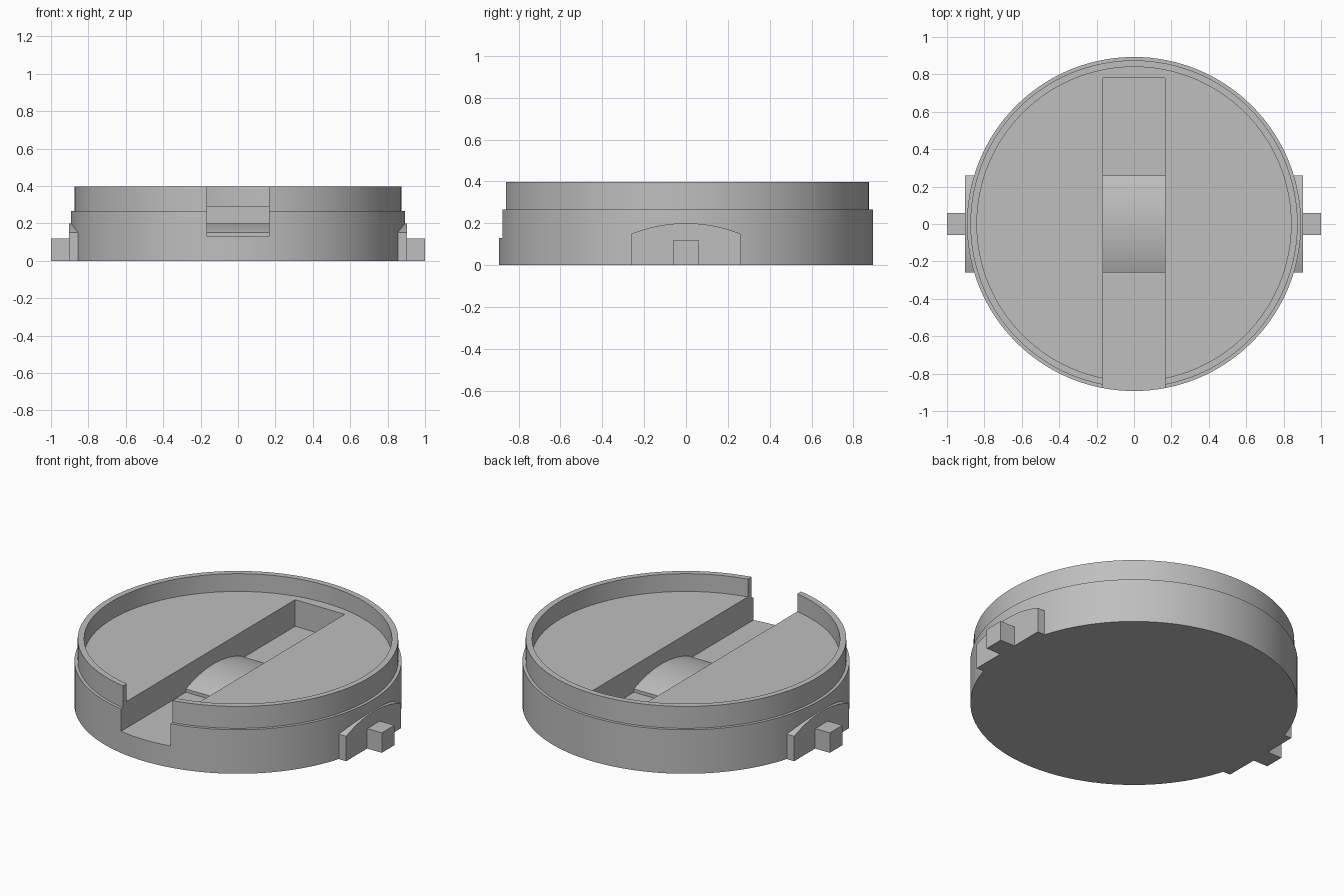
import bpy, bmesh, math
from mathutils import Matrix, Vector

cube = bpy.data.objects.get("Cube")
if cube:
    bpy.data.objects.remove(cube, do_unlink=True)

grey = bpy.data.materials.new("plain grey")
grey.use_nodes = True
colour = (0.52, 0.52, 0.52, 1)
grey.diffuse_color = colour
grey.node_tree.nodes["Principled BSDF"].inputs["Base Color"].default_value = colour

SEGMENTS = 128
SLOT = 0.165     # half width of the slot
FLOOR = 0.13     # slot floor height


def add_object(name, bm):
    bmesh.ops.recalc_face_normals(bm, faces=bm.faces)
    mesh = bpy.data.meshes.new(name)
    bm.to_mesh(mesh)
    bm.free()
    mesh.materials.append(grey)
    obj = bpy.data.objects.new(name, mesh)
    bpy.context.collection.objects.link(obj)
    return obj


def box(name, low, high):
    low, high = Vector(low), Vector(high)
    bm = bmesh.new()
    bmesh.ops.create_cube(bm, size=1, matrix=Matrix.Translation((low + high) / 2)
                          @ Matrix.Diagonal((*(high - low), 1)))
    return add_object(name, bm)


def lathe(name, profile):
    """Turn an (r, z) profile around z; its ends become flat caps."""
    bm = bmesh.new()
    rings = []
    for r, z in profile:
        angles = [math.tau * i / SEGMENTS for i in range(SEGMENTS)]
        rings.append([bm.verts.new((r * math.cos(a), r * math.sin(a), z)) for a in angles])
    for a, b in zip(rings, rings[1:]):
        for i in range(SEGMENTS):
            j = (i + 1) % SEGMENTS
            bm.faces.new((a[i], a[j], b[j], b[i]))
    bm.faces.new(rings[0])
    bm.faces.new(rings[-1])
    return add_object(name, bm)


def arched_block(name, x0, x1, base):
    """Block along x whose top is a shallow arc over y."""
    half, top, sag, steps = 0.26, 0.2, 0.05, 32
    radius = (half ** 2 + sag ** 2) / (2 * sag)
    ys = [-half + 2 * half * i / steps for i in range(steps + 1)]
    outline = [(y, top - radius + math.sqrt(radius ** 2 - y ** 2)) for y in ys]
    outline += [(half, base), (-half, base)]
    bm = bmesh.new()
    face = bm.faces.new([bm.verts.new((x0, y, z)) for y, z in outline])
    new = bmesh.ops.extrude_face_region(bm, geom=[face])["geom"]
    bmesh.ops.translate(bm, vec=(x1 - x0, 0, 0),
                        verts=[v for v in new if isinstance(v, bmesh.types.BMVert)])
    return add_object(name, bm)


def smooth(obj):
    bpy.ops.object.select_all(action="DESELECT")
    obj.select_set(True)
    bpy.context.view_layer.objects.active = obj
    bpy.ops.object.shade_smooth_by_angle(angle=math.radians(30))


# Round body with stepped side and raised rim
body = lathe("round_body", [(0.893, 0), (0.893, 0.265), (0.875, 0.265),
                            (0.875, 0.397), (0.84, 0.397), (0.84, 0.29)])

# Slot open at the front and closed at the back
cutter = box("slot_cutter", (-SLOT, -1.1, FLOOR), (SLOT, 0.78, 0.6))
cut = body.modifiers.new("slot", "BOOLEAN")
cut.operation = "DIFFERENCE"
cut.solver = "EXACT"
cut.object = cutter
bpy.context.view_layer.objects.active = body
bpy.ops.object.modifier_apply(modifier=cut.name)
bpy.data.objects.remove(cutter, do_unlink=True)
smooth(body)

# Curved hump in the slot
smooth(arched_block("slot_hump", -SLOT - 0.02, SLOT + 0.02, FLOOR - 0.03))

# Arched side tabs with square pins
for side, s in (("left", 1), ("right", -1)):
    smooth(arched_block(side + "_tab", s * 0.84, s * 0.903, 0))
    x0, x1 = sorted((s * 0.9, s * 1.0))
    box(side + "_pin", (x0, -0.06, 0), (x1, 0.06, 0.12))
